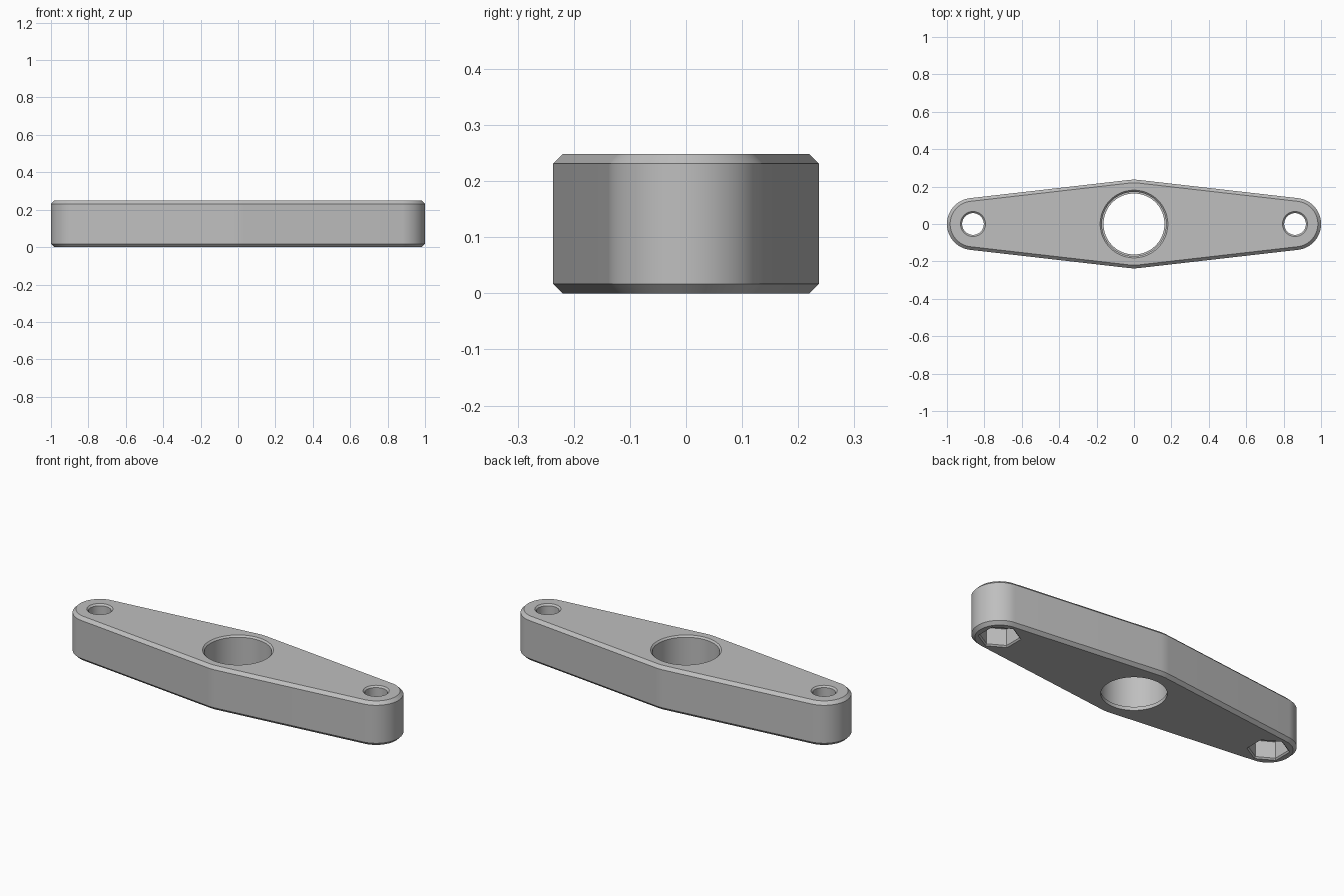
import bpy, bmesh
from math import sin, cos, asin, pi

if "Cube" in bpy.data.objects:
    bpy.data.objects.remove(bpy.data.objects["Cube"])

HEIGHT, BEVEL = 0.248, 0.017
HUB_R, END_R, END_X = 0.237, 0.139, 0.861


def arc(cx, r, start, end, n):
    """Points on an arc around (cx, 0)."""
    return [(cx + r * cos(start + (end - start) * i / n),
             r * sin(start + (end - start) * i / n)) for i in range(n + 1)]


def outline(inset):
    """Hub circle joined to both end circles by tangent lines."""
    t = asin((HUB_R - END_R) / END_X)
    a = pi / 2 - t
    hub, end = HUB_R - inset, END_R - inset
    return (arc(END_X, end, -a, a, 40) + arc(0, hub, a, pi - a, 6)
            + arc(-END_X, end, pi - a, pi + a, 40) + arc(0, hub, pi + a, 2 * pi - a, 6))


def polygon(cx, r, sides, turn=0):
    return arc(cx, r, turn, turn + 2 * pi, sides)[:-1]


def loft(name, layers):
    """Solid through (points, z) layers, listed from the bottom up."""
    bm = bmesh.new()
    rings = [[bm.verts.new((x, y, z)) for x, y in pts] for pts, z in layers]
    for low, high in zip(rings, rings[1:]):
        n = len(low)
        for i in range(n):
            j = (i + 1) % n
            bm.faces.new((low[i], low[j], high[j], high[i]))
    bm.faces.new(rings[0][::-1])
    bm.faces.new(rings[-1])
    mesh = bpy.data.meshes.new(name)
    bm.to_mesh(mesh)
    bm.free()
    obj = bpy.data.objects.new(name, mesh)
    bpy.context.collection.objects.link(obj)
    return obj


def cut(body, name, layers):
    """Subtract a lofted cutter and discard it."""
    cutter = loft(name, layers)
    cutter.hide_render = True
    mod = body.modifiers.new(name, "BOOLEAN")
    mod.operation, mod.solver, mod.object = "DIFFERENCE", "EXACT", cutter
    bpy.context.view_layer.objects.active = body
    bpy.ops.object.modifier_apply(modifier=name)
    bpy.data.objects.remove(cutter)


# Bevelled arm
body = loft("mounting_arm", [(outline(BEVEL), 0), (outline(0), BEVEL),
                             (outline(0), HEIGHT - BEVEL), (outline(BEVEL), HEIGHT)])

# Central bore: retaining lip, seat, chamfered rim
bore = [(0.163, -0.05), (0.163, 0.02), (0.172, 0.02),
        (0.172, HEIGHT - 0.009), (0.181, HEIGHT), (0.181, HEIGHT + 0.05)]
cut(body, "bore_cutter", [(polygon(0, r, 80), z) for r, z in bore])

# Bolt holes with a chamfered rim, and hexagonal nut pockets underneath
bolt = [(0.058, -0.05), (0.058, HEIGHT - 0.009), (0.067, HEIGHT), (0.067, HEIGHT + 0.05)]
pocket = [(0.107, -0.05), (0.107, 0), (0.099, 0.008), (0.099, 0.1)]
for x in (-END_X, END_X):
    cut(body, "pocket_cutter", [(polygon(x, r, 6, pi / 2), z) for r, z in pocket])
    cut(body, "bolt_cutter", [(polygon(x, r, 48), z) for r, z in bolt])

# Grey finish
grey = bpy.data.materials.new("plain_grey")
grey.use_nodes = True
colour = (0.52, 0.52, 0.52, 1)
grey.diffuse_color = colour
grey.node_tree.nodes["Principled BSDF"].inputs["Base Color"].default_value = colour
body.data.materials.clear()
body.data.materials.append(grey)
for face in body.data.polygons:
    face.material_index = 0

bpy.ops.object.select_all(action="DESELECT")
body.select_set(True)
bpy.context.view_layer.objects.active = body
bpy.ops.object.shade_smooth_by_angle(angle=pi / 6)
